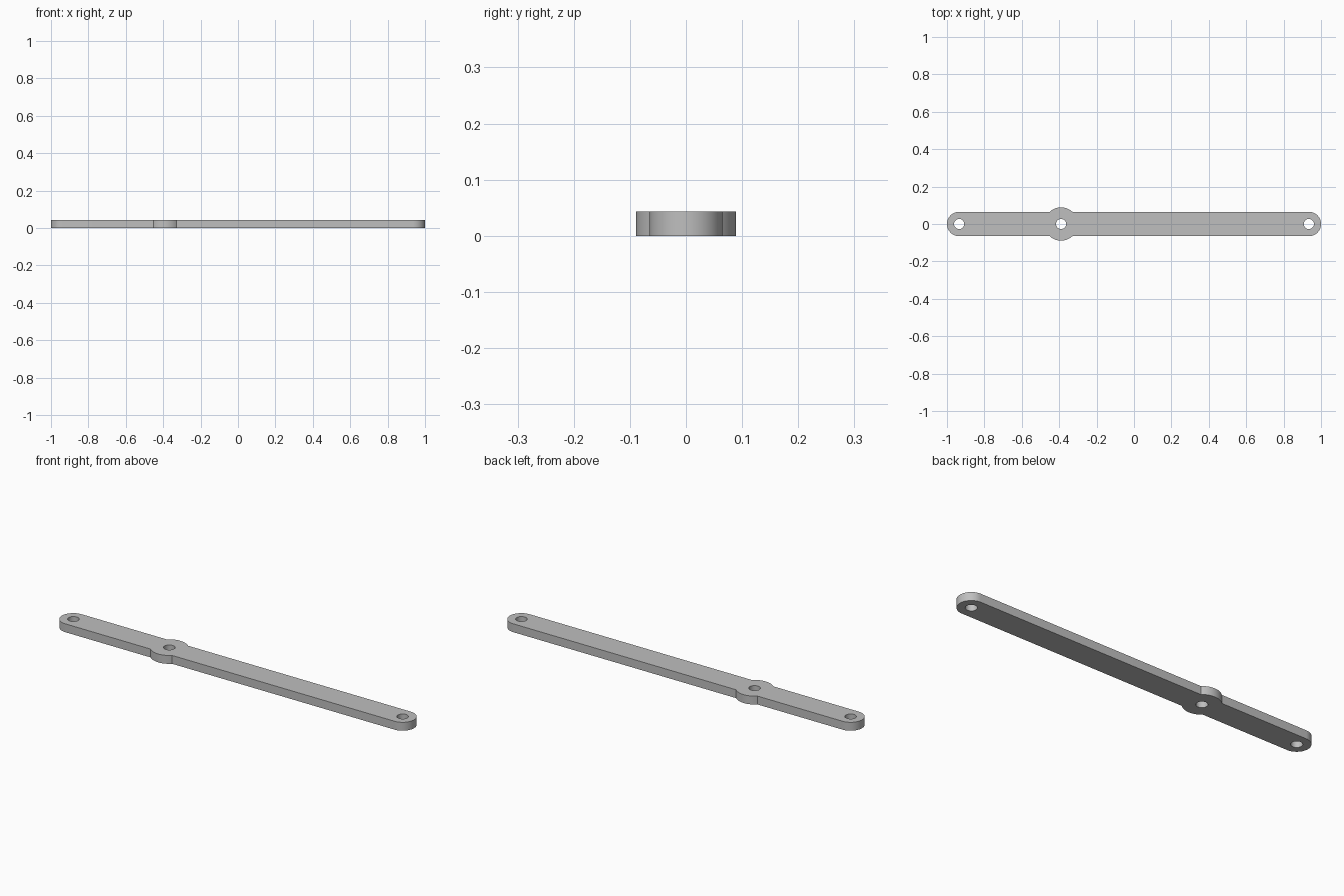
import bpy
import bmesh
from math import asin, cos, sin, pi, radians, sqrt

if "Cube" in bpy.data.objects:
    bpy.data.objects.remove(bpy.data.objects["Cube"], do_unlink=True)

HALF_WIDTH = 0.065
THICKNESS = 0.043
BOSS_RADIUS = 0.089
HOLE_RADIUS = 0.027
END_X = 1 - HALF_WIDTH
BOSS_X = -0.39


def arc(cx, radius, start, end, steps):
    """Points on an arc centred on the bar's long axis."""
    angles = [start + (end - start) * i / steps for i in range(steps + 1)]
    return [(cx + radius * cos(a), radius * sin(a)) for a in angles]


def add_loop(bm, points):
    verts = [bm.verts.new((x, y, 0)) for x, y in points]
    for a, b in zip(verts, verts[1:] + verts[:1]):
        bm.edges.new((a, b))


# Steel material
steel = bpy.data.materials.new("grey_steel")
steel.use_nodes = True
grey = (0.52, 0.52, 0.52, 1)
steel.diffuse_color = grey
steel.node_tree.nodes["Principled BSDF"].inputs["Base Color"].default_value = grey

# Outline: rounded ends and a round boss swelling out of both long sides
meet = asin(HALF_WIDTH / BOSS_RADIUS)
outline = arc(END_X, HALF_WIDTH, -pi / 2, pi / 2, 32)
outline += arc(BOSS_X, BOSS_RADIUS, meet, pi - meet, 20)
outline += arc(-END_X, HALF_WIDTH, pi / 2, 3 * pi / 2, 32)
outline += arc(BOSS_X, BOSS_RADIUS, pi + meet, 2 * pi - meet, 20)

bm = bmesh.new()
add_loop(bm, outline)

# Pin holes at both ends and through the boss
for hole_x in (-END_X, BOSS_X, END_X):
    add_loop(bm, arc(hole_x, HOLE_RADIUS, 0, 2 * pi, 40)[:-1])

# Fill the plate around the holes and give it thickness
bmesh.ops.triangle_fill(bm, edges=bm.edges[:], use_beauty=True)
extruded = bmesh.ops.extrude_face_region(bm, geom=bm.faces[:], use_keep_orig=True)
top = [v for v in extruded["geom"] if isinstance(v, bmesh.types.BMVert)]
bmesh.ops.translate(bm, verts=top, vec=(0, 0, THICKNESS))
bmesh.ops.recalc_face_normals(bm, faces=bm.faces[:])

mesh = bpy.data.meshes.new("link_bar")
bm.to_mesh(mesh)
bm.free()
mesh.materials.append(steel)
bar = bpy.data.objects.new("link_bar", mesh)
bpy.context.collection.objects.link(bar)

# Smooth round walls, crisp rims
bpy.ops.object.select_all(action="DESELECT")
bar.select_set(True)
bpy.context.view_layer.objects.active = bar
bpy.ops.object.shade_smooth_by_angle(angle=radians(30))
